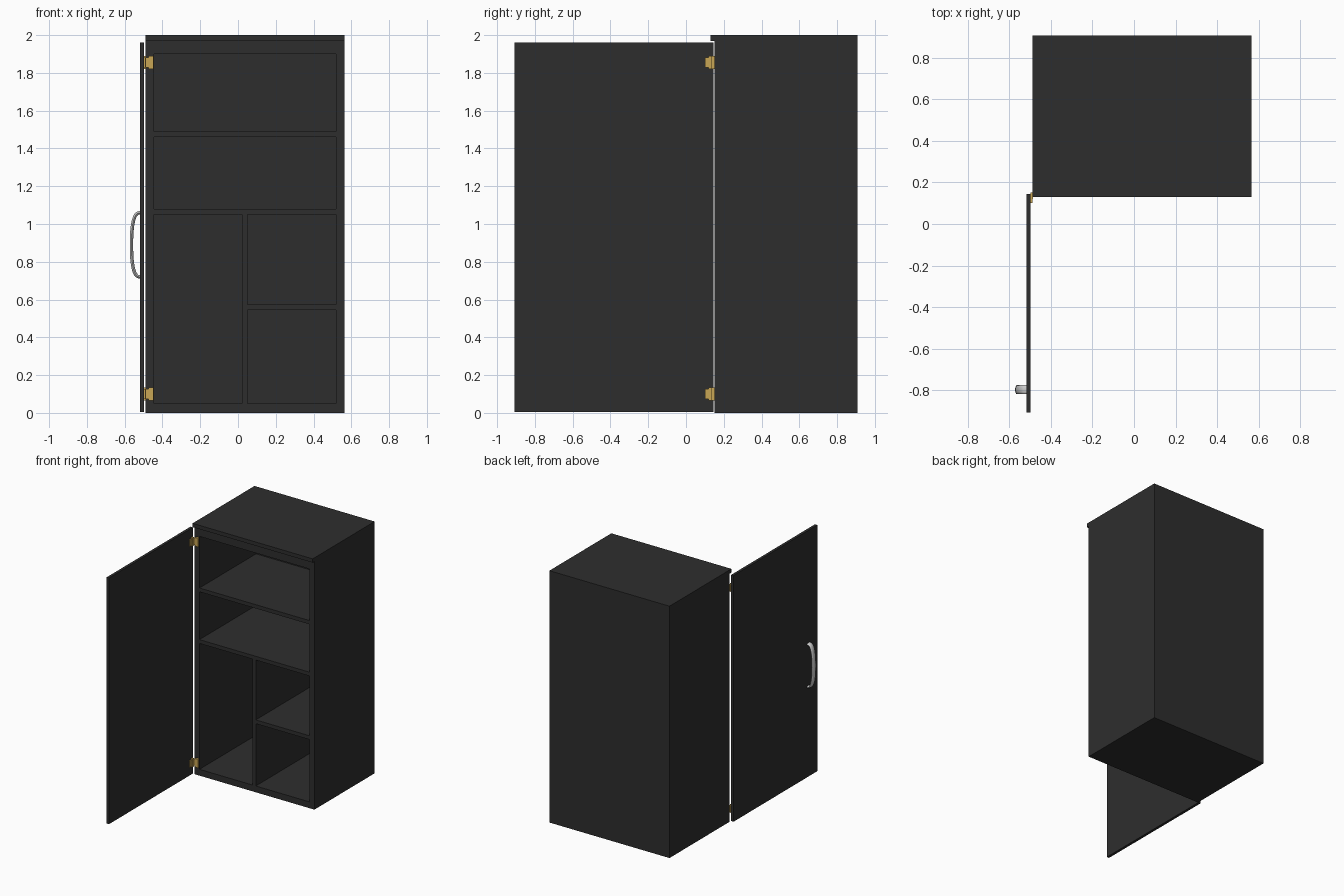
import bpy, bmesh, math
from mathutils import Vector

if "Cube" in bpy.data.objects:
    bpy.data.objects.remove(bpy.data.objects["Cube"])


def material(name, rgb):
    m = bpy.data.materials.new(name)
    m.diffuse_color = (*rgb, 1)
    m.use_nodes = True
    m.node_tree.nodes["Principled BSDF"].inputs["Base Color"].default_value = m.diffuse_color
    return m


BLACK = material("charcoal", (0.027, 0.027, 0.027))
GOLD = material("brass", (0.58, 0.38, 0.09))
SILVER = material("silver", (0.60, 0.60, 0.60))


def finish(name, bm, mat):
    bmesh.ops.recalc_face_normals(bm, faces=bm.faces)
    me = bpy.data.meshes.new(name)
    bm.to_mesh(me)
    bm.free()
    me.materials.append(mat)
    ob = bpy.data.objects.new(name, me)
    bpy.context.collection.objects.link(ob)
    return ob


def box(name, x, y, z, mat=BLACK):
    bm = bmesh.new()
    bmesh.ops.create_cube(bm, size=1)
    for v in bm.verts:
        v.co = Vector([r[0] + (c + 0.5) * (r[1] - r[0]) for c, r in zip(v.co, (x, y, z))])
    return finish(name, bm, mat)


# Outer carcass
L, R, F, B = -0.49, 0.565, 0.152, 0.907
IL, IR, IB = -0.445, 0.52, 0.862
box("left_side", (L, IL), (F, B), (0, 1.97))
box("right_side", (IR, R), (F, B), (0, 1.97))
box("back_panel", (IL, IR), (IB, B), (0, 1.97))
box("bottom_panel", (IL, IR), (F, IB), (0, 0.05))
box("top_rail", (IL, IR), (F, IB), (1.90, 1.97))
box("top_board", (L, R), (0.13, B), (1.97, 2.0))

# Shelves and divider
box("upper_shelf", (IL, IR), (F, IB), (1.46, 1.49))
box("middle_shelf", (IL, IR), (F, IB), (1.05, 1.08))
box("divider", (0.02, 0.05), (F, IB), (0.05, 1.05))
box("small_shelf", (0.05, IR), (F, IB), (0.545, 0.575))

# Open door
box("door", (-0.519, -0.498), (-0.907, 0.145), (0.005, 1.96))

# Hinges: two leaves and a barrel
for label, z in (("lower", 0.1), ("upper", 1.855)):
    box(label + "_hinge_door_leaf", (-0.498, -0.490), (0.100, 0.145), (z - 0.027, z + 0.027), GOLD)
    box(label + "_hinge_door_plate", (-0.498, -0.486), (0.120, 0.140), (z - 0.034, z + 0.034), GOLD)
    box(label + "_hinge_frame_leaf", (-0.488, -0.447), (0.140, F), (z - 0.027, z + 0.027), GOLD)
    box(label + "_hinge_frame_plate", (-0.475, -0.447), (0.136, F), (z - 0.034, z + 0.034), GOLD)
    bm = bmesh.new()
    bmesh.ops.create_cone(bm, cap_ends=True, segments=12, radius1=0.006, radius2=0.006, depth=0.05)
    bmesh.ops.translate(bm, vec=(-0.493, 0.147, z), verts=bm.verts)
    finish(label + "_hinge_barrel", bm, GOLD)

# Bow handle: oval section swept along an arch
bm = bmesh.new()
N, S = 24, 12
rings = []
for i in range(N + 1):
    t = math.pi * i / N
    c, s = math.cos(t), math.sin(t)
    # superellipse arch standing out from the door
    cx = -0.516 - 0.048 * s ** 0.7 if 0 < i < N else -0.516
    cz = 0.89 + 0.17 * math.copysign(abs(c) ** 0.85, c)
    n = Vector((-s / 0.048, 0, c / 0.17)).normalized()
    rings.append([bm.verts.new(Vector((cx, -0.798, cz)) + n * 0.009 * math.cos(a)
                               + Vector((0, 0.022 * math.sin(a), 0)))
                  for a in (2 * math.pi * k / S for k in range(S))])
for a, b in zip(rings, rings[1:]):
    for k in range(S):
        bm.faces.new((a[k], a[(k + 1) % S], b[(k + 1) % S], b[k]))
bm.faces.new(rings[0])
bm.faces.new(rings[-1])
handle = finish("door_handle", bm, SILVER)
bpy.context.view_layer.objects.active = handle
handle.select_set(True)
bpy.ops.object.shade_smooth_by_angle(angle=math.radians(40))
